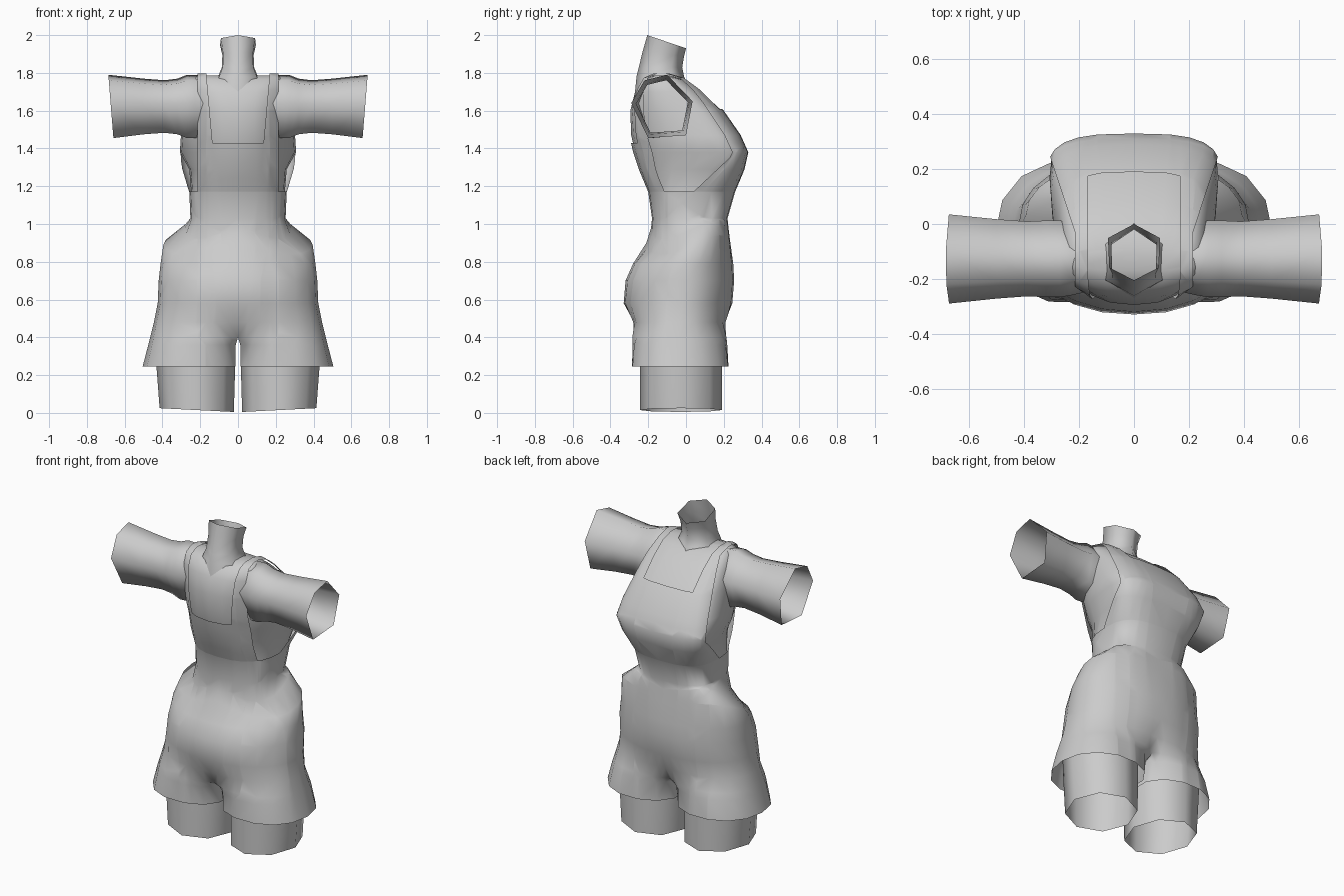
import bpy, bmesh, math
from mathutils import Vector

if "Cube" in bpy.data.objects:
    bpy.data.objects.remove(bpy.data.objects["Cube"])

grey = bpy.data.materials.new("light_grey")
grey.diffuse_color = (0.6, 0.6, 0.6, 1)
grey.use_nodes = True
grey.node_tree.nodes["Principled BSDF"].inputs["Base Color"].default_value = grey.diffuse_color


def finish(bm, name):
    """Turn a right-hand half into a mirrored, smooth object."""
    bmesh.ops.recalc_face_normals(bm, faces=bm.faces)
    me = bpy.data.meshes.new(name)
    bm.to_mesh(me)
    bm.free()
    ob = bpy.data.objects.new(name, me)
    bpy.context.collection.objects.link(ob)
    me.materials.append(grey)
    mod = ob.modifiers.new("mirror", 'MIRROR')
    mod.use_clip = True
    mod.merge_threshold = 0.002
    bpy.ops.object.select_all(action='DESELECT')
    ob.select_set(True)
    bpy.context.view_layer.objects.active = ob
    bpy.ops.object.shade_smooth_by_angle(angle=math.radians(85))
    return ob


def loft(rings, closed=lambda j: True, cap_end=False):
    bm = bmesh.new()
    vs = [[bm.verts.new(p) for p in r] for r in rings]
    n = len(rings[0])
    for j in range(len(vs) - 1):
        for i in range(n if closed(j) else n - 1):
            k = (i + 1) % n
            bm.faces.new((vs[j][i], vs[j][k], vs[j + 1][k], vs[j + 1][i]))
    if cap_end:
        bm.faces.new(vs[-1])
    return bm


# Torso sections: z, half width, front y, back y, y of widest point, leg split,
# front and back roundness
SECTIONS = [
    (0.245, 0.505, -0.29, 0.23, -0.03, 0.47, 0.9, 0.95),
    (0.36, 0.475, -0.285, 0.22, -0.03, 0.45, 0.9, 0.95),
    (0.40, 0.465, -0.285, 0.215, -0.03, 0.38, 0.9, 0.95),
    (0.48, 0.445, -0.28, 0.21, -0.03, 0.18, 0.9, 0.95),
    (0.58, 0.425, -0.33, 0.245, -0.02, 0.03, 0.95, 0.95),
    (0.70, 0.42, -0.32, 0.255, 0.0, 0, 0.95, 0.95),
    (0.79, 0.41, -0.28, 0.25, 0.0, 0, 1.0, 0.95),
    (0.90, 0.395, -0.21, 0.235, 0.03, 0, 1.0, 0.95),
    (0.98, 0.285, -0.185, 0.225, 0.03, 0, 0.85, 0.8),
    (1.03, 0.252, -0.18, 0.22, 0.02, 0, 0.8, 0.75),
    (1.17, 0.258, -0.20, 0.26, 0.05, 0, 0.8, 0.7),
    (1.29, 0.298, -0.25, 0.31, 0.13, 0, 0.85, 0.65),
    (1.38, 0.318, -0.28, 0.33, 0.17, 0, 0.9, 0.65),
    (1.47, 0.312, -0.30, 0.29, 0.10, 0, 0.9, 0.65),
    (1.60, 0.285, -0.305, 0.20, 0.0, 0, 0.85, 0.65),
    (1.71, 0.27, -0.28, 0.09, -0.08, 0, 0.75, 0.65),
    (1.775, 0.25, -0.235, 0.0, -0.12, 0, 0.65, 0.65),
    (1.797, 0.22, -0.18, -0.08, -0.13, 0, 0.65, 0.65),
]


def half_ring(s, d, n=12):
    """Half section from front centre round the side to back centre, inset by d."""
    z, w, yf, yb, ym, k, ef, eb = s
    if d and 1.2 < z < 1.35:      # body falls away from the loose armhole
        w -= 0.03
    w, yf, yb = w - d, yf + d, yb - d
    span = math.acos(-k / (1 - k))
    pts = []
    for i in range(n + 1):
        a = span * (2 * i / n - 1)
        c, q = math.cos(a), math.sin(a)
        e = eb if q > 0 else ef
        x = w * k + w * (1 - k) * math.copysign(abs(c) ** e, c)
        if i in (0, n):
            x = 0
        x = max(x, 0.012 if z < 0.37 else 0)
        y = ym + (yb - ym if q > 0 else ym - yf) * math.copysign(abs(q) ** e, q)
        # slanted hip opening, low at the front
        tilt = 0.45 * (y - 0.05) * max(c, 0) if 0.88 < z < 1.0 else 0
        pts.append((x, y, z + tilt - (d if z > 1.7 else 0)))
    return pts


def cut_hole(bm, planes):
    """Remove the surface inside a convex region of (point, outward normal) planes."""
    planes = [(Vector(p), Vector(n).normalized()) for p, n in planes]
    for p, n in planes:
        bmesh.ops.bisect_plane(bm, geom=bm.verts[:] + bm.edges[:] + bm.faces[:],
                               plane_co=p, plane_no=n, dist=1e-5)
    gone = [f for f in bm.faces
            if all((f.calc_center_median() - p).dot(n) < 0 for p, n in planes)]
    bmesh.ops.delete(bm, geom=gone, context='FACES')


# Overalls: shorts, bib and straps, with neck and arm openings
bm = loft([half_ring(s, 0) for s in SECTIONS], lambda j: j < 2, True)
cut_hole(bm, [((0.135, 0, 1.43), (1, 0, -0.09)), ((0, 0, 1.43), (0, 0, -1)),
              ((0, -0.1, 0), (0, 1, 0))])
cut_hole(bm, [((0.168, 0, 0), (1, 0, 0)), ((0, 0, 1.61), (0, 0, -1)),
              ((0, -0.1, 0), (0, -1, 0))])
cut_hole(bm, [((0.215, 0, 0), (-1, 0, 0)), ((0.225, 0, 0), (-1, 0.33, 0)),
              ((0, 0, 1.172), (0, 0, -1)), ((0, -0.13, 1.18), (0, -0.09, -0.14)),
              ((0, 0.06, 1.19), (0, 0.16, -0.17))])
finish(bm, "overalls")

# Body under the overalls
finish(loft([half_ring(s, 0.01) for s in SECTIONS[9:]], lambda j: False, True),
       "upper_body")

# Neck, open at its slanted top: z, half width, front y, back y, slant
rings = []
for z, w, yf, yb, slant in [(1.70, 0.15, -0.27, 0.03, 0), (1.78, 0.105, -0.262, -0.01, 0),
                            (1.83, 0.085, -0.25, -0.02, 0), (1.90, 0.083, -0.23, -0.01, 0.1),
                            (1.965, 0.095, -0.205, 0.0, 0.34)]:
    ym, h = (yf + yb) / 2, (yb - yf) / 2
    rings.append([(x * w, ym + y * h, z - slant * y * h) for x, y in
                  ((0, -1), (0.95, -0.55), (1, 0.5), (0, 1))])
finish(loft(rings, lambda j: False), "neck")

# Arms: six-sided open sleeves, widening at the armpit and the slanted end
ARM = [(-0.29, 1.64), (-0.22, 1.76), (-0.10, 1.79), (0.035, 1.65), (0.0, 1.47), (-0.20, 1.455)]
rings = []
for x, sy, sz in ((0.14, 0.7, 0.92), (0.23, 0.82, 1.0), (0.27, 0.86, 1.0), (0.32, 0.86, 0.88),
                  (0.39, 0.84, 0.83), (0.50, 0.89, 0.88), (0.66, 1.0, 1.0)):
    slant = 0.08 if x > 0.6 else 0
    rings.append([(x + slant * (z - 1.46), -0.125 + (y + 0.125) * sy, 1.62 + (z - 1.62) * sz)
                  for y, z in ARM])
finish(loft(rings), "arms")

# Thighs below the shorts, open at the bottom
rings = []
for z, x0, x1 in ((0.015, 0.022, 0.415), (0.25, 0.015, 0.432), (0.40, 0.015, 0.44)):
    cx, r = (x0 + x1) / 2, (x1 - x0) / 2
    rings.append([(cx + r * math.cos(a), -0.027 + 0.217 * math.sin(a),
                   z + (0.01 * math.cos(a) if z < 0.1 else 0))
                  for a in (math.tau * i / 8 for i in range(8))])
finish(loft(rings), "thighs")
